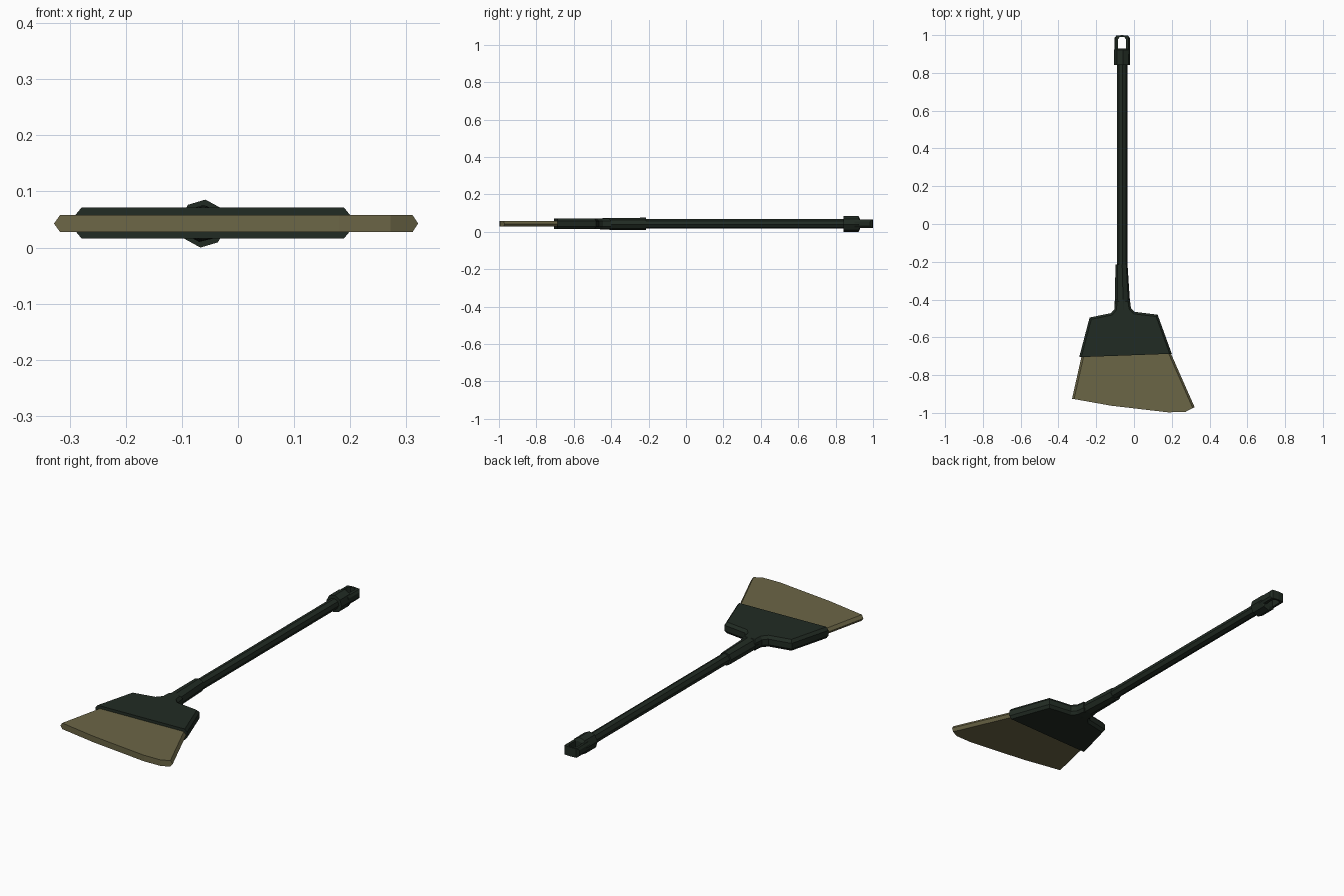
import bpy, bmesh, math
from mathutils import Vector
from mathutils.geometry import intersect_line_line

if "Cube" in bpy.data.objects:
    bpy.data.objects.remove(bpy.data.objects["Cube"])


def material(name, color):
    m = bpy.data.materials.new(name)
    m.diffuse_color = (*color, 1)
    m.use_nodes = True
    m.node_tree.nodes["Principled BSDF"].inputs["Base Color"].default_value = m.diffuse_color
    return m


GREEN = material("dark green plastic", (0.0155, 0.0245, 0.017))
STRAW = material("straw bristle", (0.148, 0.132, 0.061))
AX, AZ = -0.0625, 0.043  # handle axis


def finish(name, bm, mat):
    bmesh.ops.recalc_face_normals(bm, faces=bm.faces)
    mesh = bpy.data.meshes.new(name)
    bm.to_mesh(mesh)
    bm.free()
    mesh.materials.append(mat)
    obj = bpy.data.objects.new(name, mesh)
    bpy.context.collection.objects.link(obj)
    return obj


def skin(name, rings, mat):
    """Join equal-length rings of points into a closed solid."""
    bm = bmesh.new()
    vs = [[bm.verts.new(p) for p in ring] for ring in rings]
    n = len(vs[0])
    for a, b in zip(vs, vs[1:]):
        for i in range(n):
            j = (i + 1) % n
            bm.faces.new((a[i], a[j], b[j], b[i]))
    bm.faces.new(vs[0][::-1])
    bm.faces.new(vs[-1])
    return finish(name, bm, mat)


def inset(outline, amount, edges):
    """Move the chosen edges of a counter-clockwise outline inward."""
    n = len(outline)
    lines = []
    for i in range(n):
        p, q = Vector((*outline[i], 0)), Vector((*outline[(i + 1) % n], 0))
        d = (q - p).normalized()
        off = Vector((-d.y, d.x, 0)) * (amount if i in edges else 0)
        lines.append((p + off, q + off))
    out = []
    for i in range(n):
        hit = intersect_line_line(*lines[i - 1], *lines[i])
        p = hit[0] if hit else lines[i][0]
        out.append((p.x, p.y))
    return out


def slab(name, outline, layers, edges, mat):
    """Flat plate from (height, inset) layers: chamfers the chosen edges."""
    return skin(name, [[(x, y, z) for x, y in inset(outline, d, edges)]
                       for z, d in layers], mat)


def octagon_loft(name, rings, mat):
    """Eight-sided tube along y from (y, x centre, x radius, z radius)."""
    angles = [math.radians(-6 + 45 * i) for i in range(8)]
    return skin(name, [[(xc + rx * math.cos(a), y, AZ + rz * math.sin(a))
                        for a in angles] for y, xc, rx, rz in rings], mat)


# Handle and grip cap
octagon_loft("handle", [(-0.3, AX, 0.027, 0.026), (0.87, AX, 0.027, 0.026)], GREEN)
octagon_loft("handle_cap", [(0.843, AX, 0.0425, 0.043),
                            (0.922, AX, 0.0425, 0.043),
                            (0.930, AX, 0.040, 0.027)], GREEN)

# Hanging loop: a U whose open end is buried in the cap
loop = [(-0.022, 0.9), (-0.022, 0.985), (-0.031, 0.997), (-0.063, 1.0),
        (-0.094, 0.997), (-0.103, 0.985), (-0.103, 0.9), (-0.084, 0.9),
        (-0.084, 0.978), (-0.076, 0.99), (-0.051, 0.99), (-0.043, 0.978),
        (-0.043, 0.9)]
slab("hanging_loop", loop, [(0.022, 0.007), (0.032, 0), (0.056, 0), (0.067, 0.007)],
     {0, 5}, GREEN)

# Socket flaring into the head
octagon_loft("socket", [(-0.215, -0.066, 0.032, 0.033),
                        (-0.40, -0.062, 0.040, 0.032),
                        (-0.45, -0.060, 0.043, 0.030),
                        (-0.50, -0.060, 0.040, 0.025)], GREEN)

# Broom head with chamfered shoulders and a flat mouth
head = [(-0.290, -0.705), (0.200, -0.687), (0.125, -0.480), (0.002, -0.465),
        (-0.016, -0.445), (-0.022, -0.40), (-0.101, -0.40), (-0.103, -0.45),
        (-0.122, -0.472), (-0.235, -0.495)]
slab("head", head, [(0.016, 0.011), (0.030, 0), (0.058, 0), (0.072, 0.011)],
     set(range(1, 10)), GREEN)

# Fanned bristles with pointed side edges and an angled tip
bristles = [(-0.328, -0.925), (-0.12, -0.962), (0.18, -0.997), (0.272, -0.995),
            (0.321, -0.970), (0.153, -0.590), (-0.255, -0.600)]
slab("bristles", bristles, [(0.028, 0.011), (0.043, 0), (0.058, 0.011)],
     {4, 6}, STRAW)

# Set the lowest point on the ground and the length exactly centred
bpy.context.view_layer.update()
objs = list(bpy.context.collection.objects)
low = min(v.co.z for o in objs for v in o.data.vertices)
for o in objs:
    for v in o.data.vertices:
        v.co.z -= low
